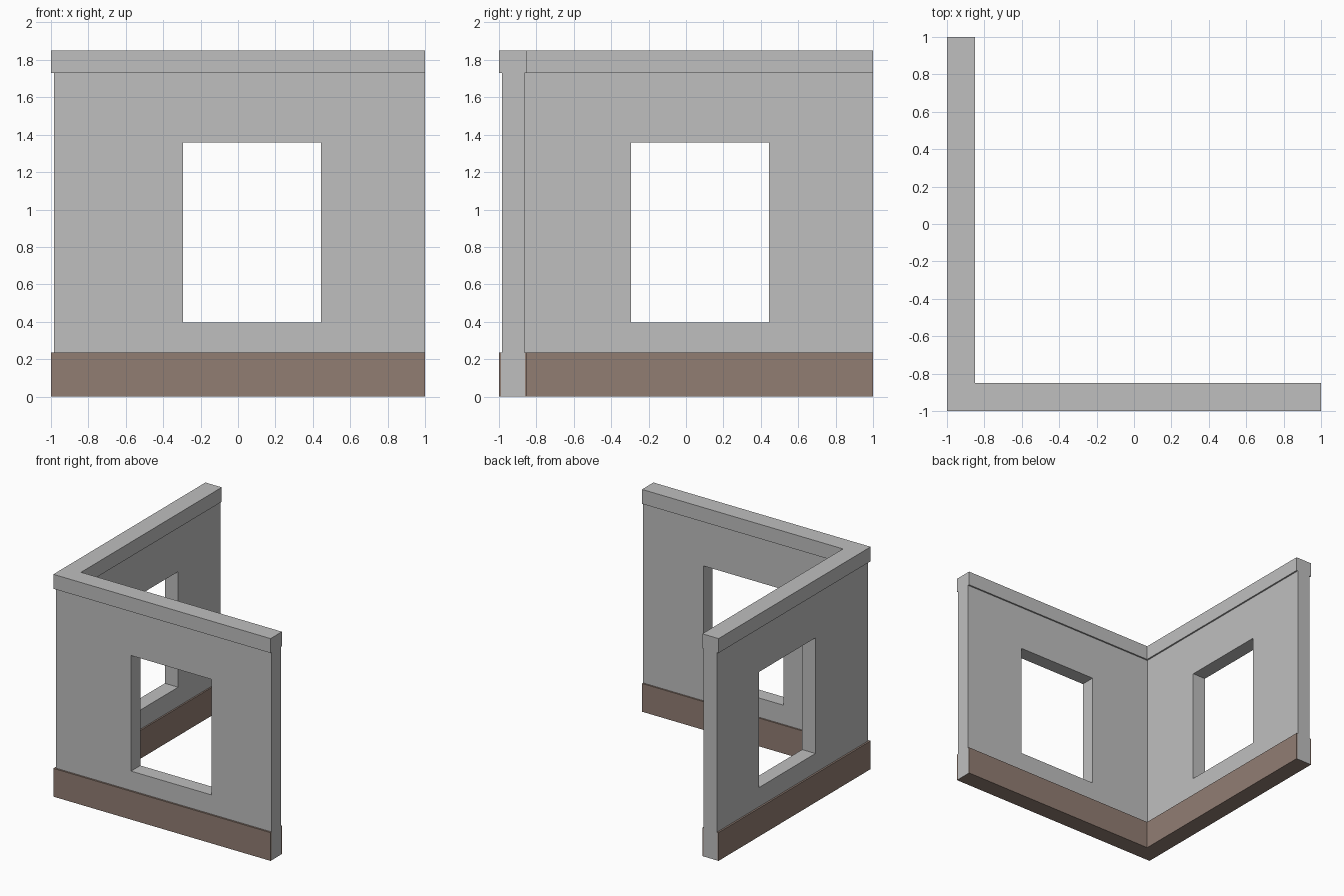
import bpy, bmesh

if "Cube" in bpy.data.objects:
    bpy.data.objects.remove(bpy.data.objects["Cube"])


def material(name, rgb):
    m = bpy.data.materials.new(name)
    m.diffuse_color = (*rgb, 1)
    m.use_nodes = True
    m.node_tree.nodes["Principled BSDF"].inputs["Base Color"].default_value = m.diffuse_color
    return m


GREY = material("grey plaster", (0.52, 0.52, 0.52))
BROWN = material("brown skirting", (0.285, 0.205, 0.171))


def l_prism(name, outer, inner, z0, z1, mats, lip=0.0):
    """Extruded L outline; lip splits a narrow strip off each side of the end faces."""
    o, i = outer, inner
    pts = [(o, o), (1, o)]
    if lip:
        pts += [(1, o + lip), (1, i - lip)]
    pts += [(1, i), (i, i), (i, 1)]
    if lip:
        pts += [(i - lip, 1), (o + lip, 1)]
    pts += [(o, 1)]
    bm = bmesh.new()
    face = bm.faces.new([bm.verts.new((x, y, z0)) for x, y in pts])
    ext = bmesh.ops.extrude_face_region(bm, geom=[face])["geom"]
    verts = [g for g in ext if isinstance(g, bmesh.types.BMVert)]
    bmesh.ops.translate(bm, verts=verts, vec=(0, 0, z1 - z0))
    bmesh.ops.recalc_face_normals(bm, faces=bm.faces)
    # Wall ends show plaster between the skirting strips
    if lip:
        for f in bm.faces:
            c = f.calc_center_median()
            size = f.calc_area() / (z1 - z0)
            at_end = max(f.normal.x, f.normal.y) > 0.9 and max(c.x, c.y) > 0.99
            f.material_index = 1 if at_end and size > 2 * lip else 0
    mesh = bpy.data.meshes.new(name)
    bm.to_mesh(mesh)
    bm.free()
    for m in mats:
        mesh.materials.append(m)
    ob = bpy.data.objects.new(name, mesh)
    bpy.context.collection.objects.link(ob)
    return ob


def cut_box(target, lo, hi):
    """Cut a box-shaped opening and discard the cutter."""
    bpy.ops.mesh.primitive_cube_add(size=1, location=[(a + b) / 2 for a, b in zip(lo, hi)])
    cutter = bpy.context.object
    cutter.scale = [b - a for a, b in zip(lo, hi)]
    cutter.data.materials.append(GREY)
    mod = target.modifiers.new("opening", 'BOOLEAN')
    mod.operation = 'DIFFERENCE'
    mod.solver = 'EXACT'
    mod.object = cutter
    bpy.context.view_layer.objects.active = target
    bpy.ops.object.modifier_apply(modifier=mod.name)
    bpy.data.objects.remove(cutter, do_unlink=True)


# Skirting base and top band, both slightly proud of the wall
l_prism("skirting_base", -1, -0.85, 0, 0.235, [BROWN, GREY], lip=0.01)
l_prism("top_band", -1, -0.85, 1.73, 1.85, [GREY])

# Corner wall with a window opening in each leg
wall = l_prism("corner_wall", -0.985, -0.863, 0.235, 1.73, [GREY])
A, B, Z0, Z1 = -0.295, 0.445, 0.395, 1.357
cut_box(wall, (A, -1.1, Z0), (B, -0.75, Z1))
cut_box(wall, (-1.1, A, Z0), (-0.75, B, Z1))
